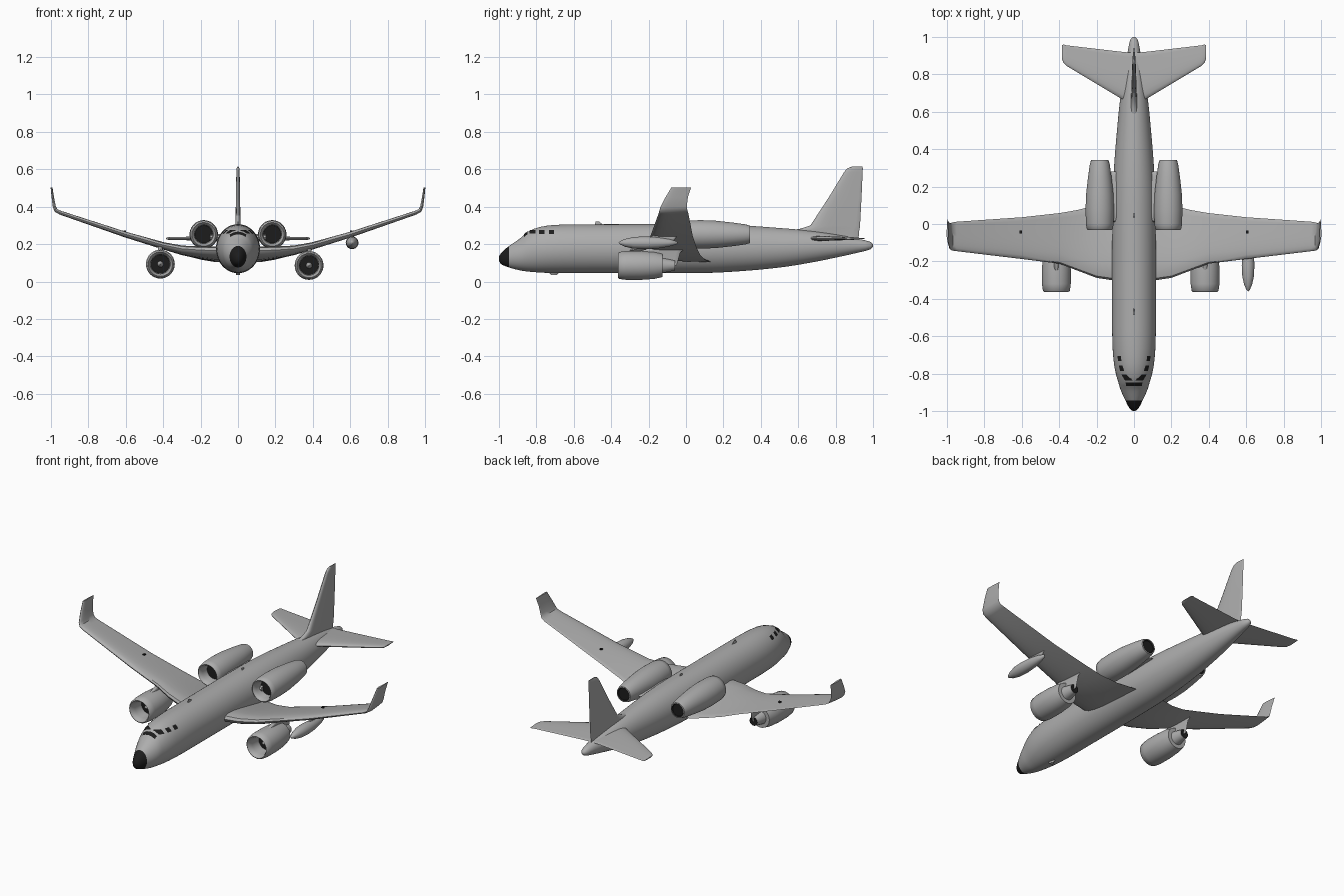
import bpy, bmesh, math
from mathutils import Vector

if "Cube" in bpy.data.objects:
    bpy.data.objects.remove(bpy.data.objects["Cube"])


def material(name, rgb):
    m = bpy.data.materials.new(name)
    m.diffuse_color = (*rgb, 1)
    m.use_nodes = True
    m.node_tree.nodes["Principled BSDF"].inputs["Base Color"].default_value = m.diffuse_color
    return m


GREY = material("light grey paint", (0.42, 0.42, 0.42))
DARK = material("near black", (0.012, 0.012, 0.012))


def finish(name, bm, angle=40):
    me = bpy.data.meshes.new(name)
    bmesh.ops.remove_doubles(bm, verts=bm.verts, dist=1e-5)
    bmesh.ops.recalc_face_normals(bm, faces=bm.faces)
    bm.to_mesh(me)
    bm.free()
    me.materials.append(GREY)
    me.materials.append(DARK)
    me.polygons.foreach_set("use_smooth", [True] * len(me.polygons))
    me.set_sharp_from_angle(angle=math.radians(angle))
    ob = bpy.data.objects.new(name, me)
    bpy.context.collection.objects.link(ob)
    return ob


def loft(name, rings, dark=(), angle=40):
    """Skin closed rings of points; dark lists the ring gaps painted black."""
    bm = bmesh.new()
    vs = [[bm.verts.new(p) for p in r] for r in rings]
    n = len(vs[0])
    for i in range(len(vs) - 1):
        for j in range(n):
            k = (j + 1) % n
            f = bm.faces.new((vs[i][j], vs[i][k], vs[i + 1][k], vs[i + 1][j]))
            f.material_index = int(i in dark)
    bm.faces.new(vs[0]).material_index = int(0 in dark)
    bm.faces.new(vs[-1]).material_index = int(len(vs) - 2 in dark)
    return finish(name, bm, angle)


def lathe(name, profile, centre, dark=(), n=40):
    """Turn a (y, radius) profile around an axis along y."""
    cx, cz = centre
    rings = [[(cx + r * math.cos(2 * math.pi * j / n), y, cz + r * math.sin(2 * math.pi * j / n))
              for j in range(n)] for y, r in profile]
    return loft(name, rings, dark, 50)


def foil(le, te, thick, normal, n=10):
    """Aerofoil outline between two edge points."""
    le, te, nv = Vector(le), Vector(te), Vector(normal).normalized()
    pts = []
    for side in (1, -1):
        for i in range(n):
            t = (1 - math.cos(math.pi * i / n)) / 2
            t = t if side == 1 else 1 - t
            h = 2.6 * (math.sqrt(t) - t) * (1 - 0.25 * t) + 0.06 * t
            pts.append(le.lerp(te, t) + nv * side * max(h, 0) * thick * 0.8)
    return pts


# Fuselage stations: y, half width, bottom z, top z
STATIONS = [(-1.0, .006, .112, .132), (-.99, .020, .095, .150), (-.97, .033, .084, .170),
            (-.945, .045, .075, .190), (-.91, .062, .065, .214), (-.877, .075, .058, .238),
            (-.85, .083, .054, .264), (-.78, .102, .048, .292), (-.67, .114, .045, .304),
            (-.5, .117, .045, .306), (.1, .116, .046, .306), (.3, .107, .056, .300),
            (.5, .091, .075, .286), (.66, .075, .100, .272), (.8, .055, .128, .252),
            (.93, .032, .157, .226), (.985, .020, .172, .212), (1.0, .006, .186, .198)]


def body(y):
    """Smoothly interpolated half width, bottom and top at y."""
    s = STATIONS
    i = max(k for k in range(len(s) - 1) if s[k][0] <= y or k == 0)
    a, b, t = s[i], s[i + 1], (y - s[i][0]) / (s[i + 1][0] - s[i][0])
    p, q = s[max(i - 1, 0)], s[min(i + 2, len(s) - 1)]
    d = b[0] - a[0]
    out = []
    for c in (1, 2, 3):
        m0 = (b[c] - p[c]) / (b[0] - p[0]) * d
        m1 = (q[c] - a[c]) / (q[0] - a[0]) * d
        out.append((2*t**3 - 3*t*t + 1) * a[c] + (t**3 - 2*t*t + t) * m0
                   + (3*t*t - 2*t**3) * b[c] + (t**3 - t*t) * m1)
    return out


def skin(y, ang, grow=0.0):
    w, b, t = body(y)
    return ((w + grow) * math.sin(ang), y, (b + t) / 2 + ((t - b) / 2 + grow) * math.cos(ang))


ys = []
for a, b in zip(STATIONS, STATIONS[1:]):
    steps = max(2, round((b[0] - a[0]) / .04))
    ys += [a[0] + (b[0] - a[0]) * k / steps for k in range(steps)]
ys.append(1.0)
nose_gaps = [i for i in range(len(ys) - 1) if ys[i] < -.946]
loft("fuselage", [[skin(y, 2 * math.pi * j / 48) for j in range(48)] for y in ys], nose_gaps, 60)


# Cockpit windows: thin plates following the skin
def window(name, y0, y1, z0, z1, side):
    bm = bmesh.new()
    grid = []
    for i in range(5):
        y = y0 + (y1 - y0) * i / 4
        w, b, t = body(y)
        row = []
        for k in range(4):
            z = z0 + (z1 - z0) * k / 3
            c = (z - (b + t) / 2) / ((t - b) / 2)
            row.append(bm.verts.new(skin(y, side * math.acos(max(-1, min(.995, c))), .002)))
        grid.append(row)
    for i in range(4):
        for k in range(3):
            f = bm.faces.new((grid[i][k], grid[i + 1][k], grid[i + 1][k + 1], grid[i][k + 1]))
            f.material_index = 1
    finish(name, bm)


for side, tag in ((1, "right"), (-1, "left")):
    for k, (y0, y1) in enumerate(((-.836, -.805), (-.785, -.757), (-.733, -.705))):
        window(f"{tag}_cockpit_window_{k + 1}", y0, y1, .254, .274, side)
bm = bmesh.new()
rows = [[bm.verts.new(skin(y, a, .002)) for a in (-.55, -.3, 0, .3, .55)] for y in (-.865, -.857, -.848)]
for r, s in zip(rows, rows[1:]):
    for k in range(4):
        bm.faces.new((r[k], r[k + 1], s[k + 1], s[k])).material_index = 1
finish("windscreen", bm)

# Wing: x, leading y, trailing y, leading z, trailing z, thickness, normal lean
WING = [(0, -.30, .14, .165, .107, .062, 0), (.12, -.30, .13, .165, .107, .062, 0),
        (.20, -.288, .10, .168, .120, .055, 0), (.30, -.25, .075, .175, .145, .046, .15),
        (.40, -.212, .058, .195, .180, .037, .25), (.60, -.187, .036, .252, .245, .030, .3),
        (.95, -.145, .012, .368, .368, .021, .4), (.973, -.142, .008, .380, .380, .019, .8),
        (.982, -.136, .004, .400, .400, .017, 3), (.99, -.110, .010, .450, .450, .013, 7),
        (.997, -.078, .027, .503, .503, .010, 7)]
for s, tag in ((1, "right"), (-1, "left")):
    loft(tag + "_wing", [foil((s * x, a, za), (s * x, b, zb), t, (-s * n, 0, 1))
                         for x, a, b, za, zb, t, n in WING])
    # Small dark marker on the wing
    bpy.ops.mesh.primitive_cube_add(size=1, location=(s * .605, -.043, .270))
    o = bpy.context.object
    o.name, o.scale = tag + "_wing_marker", (.014, .014, .006)
    o.data.materials.append(DARK)
    # Tailplane
    loft(tag + "_tailplane", [foil((s * x, a, .23), (s * x, b, .23), t, (0, 0, 1)) for x, a, b, t in
                              ((0, .64, .915, .03), (.06, .665, .92, .026), (.36, .845, .955, .016),
                               (.378, .862, .96, .013), (.385, .885, .955, .006))])
    # Upper engine beside the rear fuselage, with its short mount
    lathe(tag + "_upper_engine",
          [(.03, .001), (.03, .047), (-.01, .050), (-.026, .056), (-.033, .063), (-.028, .069),
           (0, .074), (.08, .076), (.16, .073), (.25, .063), (.32, .053), (.343, .046),
           (.343, .040), (.338, .036), (.338, .001)], (s * .183, .252), (0, 12, 13))
    loft(tag + "_upper_engine_mount", [foil((s * x, 0.01, .235), (s * x, .28, .235), .04, (0, 0, 1))
                                       for x in (.07, .15)])

# Vertical fin with a low fillet at its front
loft("tail_fin", [foil((0, a, z), (0, b, z), t, (1, 0, 0)) for z, a, b, t in
                  ((.20, .50, .92, .034), (.27, .53, .925, .032), (.282, .61, .928, .030),
                   (.30, .665, .93, .028), (.45, .763, .938, .022), (.585, .845, .944, .018),
                   (.605, .862, .945, .014), (.614, .885, .943, .006))])

# Wing engines: nacelle, core with dark nozzle, pylon
for tag, x, z, top in (("right", .38, .086, .18), ("left", -.415, .093, .19)):
    lathe(tag + "_wing_engine",
          [(-.27, .001), (-.27, .050), (-.33, .052), (-.352, .057), (-.363, .065), (-.357, .072),
           (-.32, .077), (-.24, .077), (-.17, .072), (-.125, .062), (-.125, .040), (-.09, .033),
           (-.06, .026), (-.06, .020), (-.065, .001)], (x, z), (0, 12, 13))
    lathe(tag + "_engine_spinner", [(-.31, .001), (-.30, .008), (-.27, .016)], (x, z))
    loft(tag + "_engine_pylon", [foil((x, a, h), (x, b, h), .026, (1, 0, 0)) for h, a, b in
                                 ((z, -.26, -.05), (z + .07, -.27, -.03), (top, -.19, .0))])

# Slim pod hung under the right wing only
lathe("wing_pod", [(-.36, .001), (-.352, .009), (-.325, .021), (-.28, .031), (-.22, .034),
                   (-.15, .030), (-.09, .020), (-.05, .008), (-.045, .001)], (.61, .207), n=24)
loft("pod_pylon", [foil((.61, a, h), (.61, b, h), .016, (1, 0, 0)) for h, a, b in
                   ((.215, -.22, -.07), (.252, -.17, -.04))])

# Small aerials on the back and belly
loft("top_aerial", [foil((0, a, h), (0, b, h), .008, (1, 0, 0)) for h, a, b in
                    ((.30, -.487, -.44), (.322, -.482, -.465))])
loft("belly_aerial", [foil((0, a, h), (0, b, h), .02, (1, 0, 0)) for h, a, b in
                      ((.055, -.74, -.67), (.035, -.72, -.69))])
loft("rear_aerial", [foil((0, a, h), (0, b, h), .008, (1, 0, 0)) for h, a, b in
                     ((.30, .03, .065), (.316, .04, .055))])
